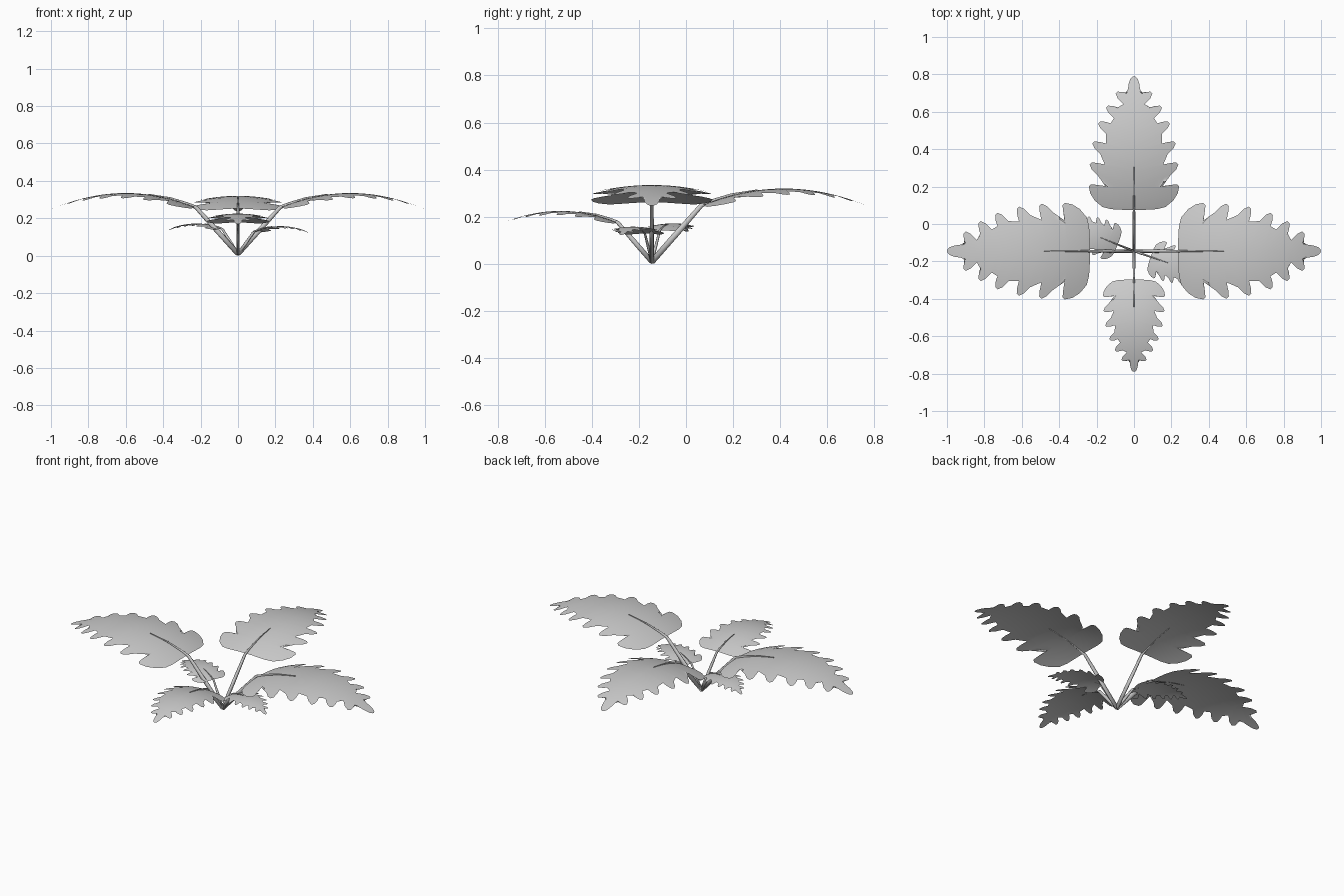
import bpy, bmesh, math
from mathutils import Vector

if "Cube" in bpy.data.objects:
    bpy.data.objects.remove(bpy.data.objects["Cube"])

ROOT = Vector((0, -0.145, 0))
PEAK_T, ARC, DROOP = 0.6, 0.55, 0.5

# half outline of a unit leaf: (distance from root, half width), base to tip
TEETH = [(.37, .258), (.495, .254), (.615, .238), (.73, .205), (.82, .16), (.90, .105)]
outline = [(.236, .06), (.24, .13), (.252, .18), (.29, .225), (.33, .25)]
for i, (t, w) in enumerate(TEETH):
    if i:
        outline += [(t - .06, w - .045), (t - .027, w - .012)]
    depth = .095 - .008 * i
    outline += [(t, w), (t + .012, w - .012), (t + .009, w - .045), (t + .0, w - depth)]
outline += [(.925, .035), (.96, .03), (.985, .021), (.996, .011)]


def finish(bm, name):
    bmesh.ops.recalc_face_normals(bm, faces=bm.faces)
    me = bpy.data.meshes.new(name)
    bm.to_mesh(me)
    bm.free()
    ob = bpy.data.objects.new(name, me)
    bpy.context.collection.objects.link(ob)
    for p in me.polygons:
        p.use_smooth = True
    return ob


def place(t, w, ang, s, peak, lift=0):
    # position on the arched, edge-drooping leaf surface
    d = Vector((math.cos(ang), math.sin(ang), 0))
    side = Vector((-d.y, d.x, 0))
    z = peak - s * (ARC * (t - PEAK_T) ** 2 + DROOP * w * w)
    return ROOT + d * t * s + side * w * s + Vector((0, 0, z + lift))


def make_leaf(name, ang, s, peak, cols=6):
    bm = bmesh.new()
    rows = []
    n = len(outline)
    for i, (t, w) in enumerate(outline):
        # midrib follows the outline loosely so the rows fan forward
        mid = .235 + .765 * (i / (n - 1)) ** 1.1
        row = []
        for j in range(-cols, cols + 1):
            f = abs(j) / cols
            tt = mid + (t - mid) * f ** .8
            row.append(bm.verts.new(place(tt, w * j / cols, ang, s, peak)))
        rows.append(row)
    for a, b in zip(rows, rows[1:]):
        for j in range(2 * cols):
            bm.faces.new((a[j], a[j + 1], b[j + 1], b[j]))
    ob = finish(bm, name)
    # leaf upper side faces up
    if sum(p.normal.z * p.area for p in ob.data.polygons) < 0:
        ob.data.flip_normals()


def make_stem(name, ang, s, peak, sides=8):
    # straight stalk that turns into a thin midrib on top of the leaf
    k = .4 + .6 * s
    path = [(ROOT + Vector((0, 0, .009)), .013 * k),
            (place(.12, 0, ang, s, peak), .013 * k),
            (place(.225, 0, ang, s, peak, .001), .010 * k),
            (place(.27, 0, ang, s, peak, .003), .007 * k),
            (place(.36, 0, ang, s, peak, .004), .005 * k),
            (place(.48, 0, ang, s, peak, .002), .002 * k)]
    mid = (path[0][0] + path[2][0]) / 2
    path[1] = (mid, path[1][1])
    side = Vector((-math.sin(ang), math.cos(ang), 0))
    bm = bmesh.new()
    rings = []
    for i, (p, r) in enumerate(path):
        tan = (path[min(i + 1, 5)][0] - path[max(i - 1, 0)][0]).normalized()
        up = tan.cross(side).normalized()
        rings.append([bm.verts.new(p + side * math.cos(a) * r * .7 + up * math.sin(a) * r)
                      for a in (2 * math.pi * k2 / sides for k2 in range(sides))])
    for a, b in zip(rings, rings[1:]):
        for j in range(sides):
            q = (j + 1) % sides
            bm.faces.new((a[j], a[q], b[q], b[j]))
    bm.faces.new(rings[0])
    bm.faces.new(rings[-1])
    finish(bm, name)


# name, direction in degrees, scale, height of the arch
for name, deg, s, peak in [("right", 0, 1.0, .335), ("left", 180, 1.0, .335),
                           ("back", 90, .935, .32), ("front", -90, .645, .225),
                           ("small_left", 158, .40, .172), ("small_right", -19, .40, .158)]:
    ang = math.radians(deg)
    make_leaf(name + "_leaf", ang, s, peak)
    make_stem(name + "_stem", ang, s, peak)
